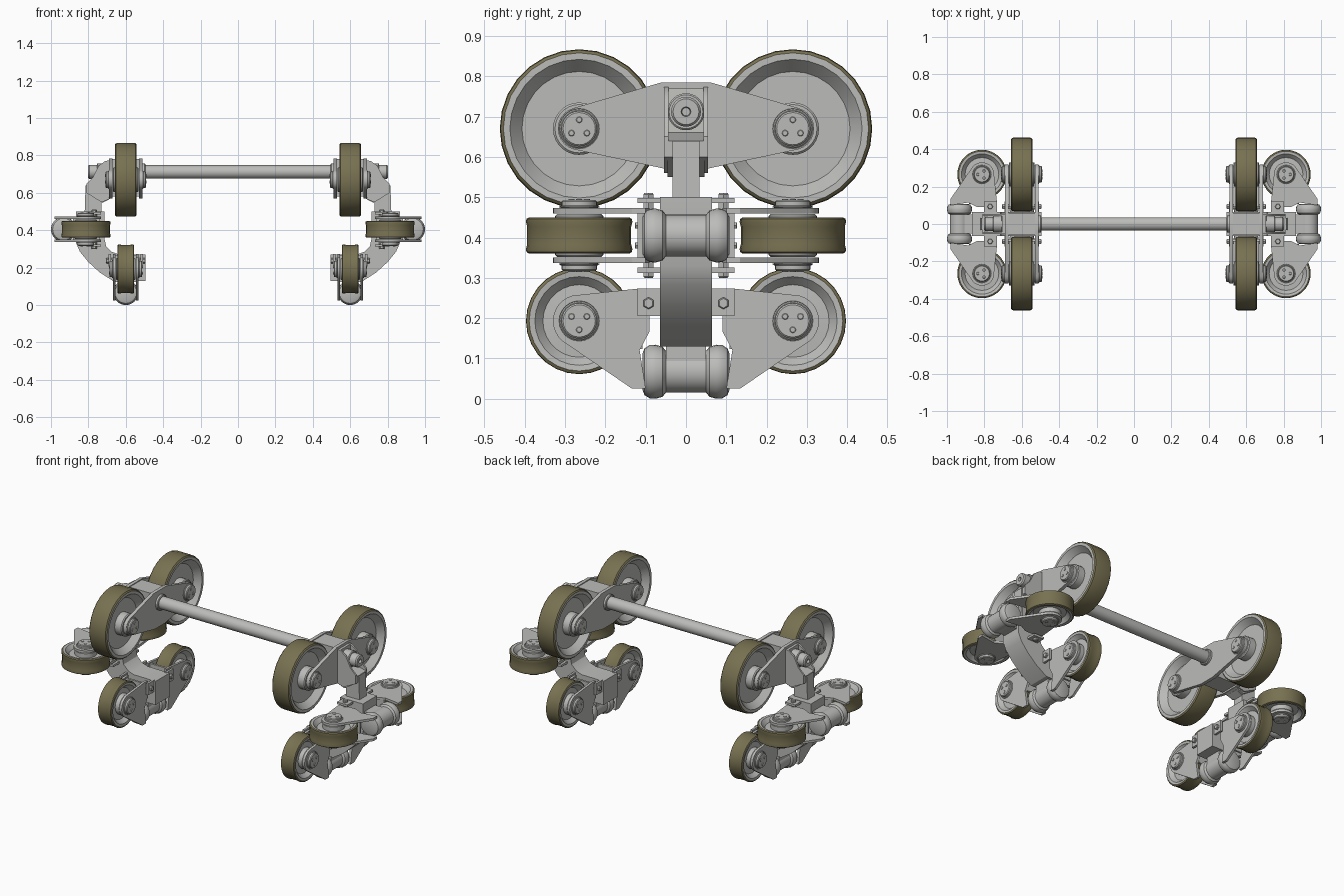
import bpy, bmesh, math
from mathutils import Matrix, Vector

if "Cube" in bpy.data.objects:
    bpy.data.objects.remove(bpy.data.objects["Cube"])

def material(name, rgb):
    m = bpy.data.materials.new(name)
    m.diffuse_color = (*rgb, 1)
    m.use_nodes = True
    m.node_tree.nodes["Principled BSDF"].inputs["Base Color"].default_value = m.diffuse_color
    return m

STEEL = material("steel grey", (0.50, 0.50, 0.485))
TREAD = material("olive tread", (0.185, 0.165, 0.082))

def frame(o, a, origin):
    """Local axes (outward, along track, wheel axis) placed in the world."""
    m = Matrix((o, (0, 1, 0), a)).transposed().to_4x4()
    m.translation = origin
    return m

WORLD = Matrix.Identity(4)
UPPER = frame((0, 0, 1), (1, 0, 0), (0.6, 0, 0.67))
SIDE = frame((1, 0, 0), (0, 0, 1), (0.813, 0, 0.405))
LOWER = frame((0, 0, -1), (1, 0, 0), (0.6, 0, 0.193))

def finish(name, bm, fr, mirror, bevel=0):
    """Turn a bmesh into an object mirrored about the world axes in 'mirror'."""
    bmesh.ops.transform(bm, matrix=fr, verts=bm.verts)
    bmesh.ops.remove_doubles(bm, verts=bm.verts, dist=1e-5)
    bmesh.ops.recalc_face_normals(bm, faces=bm.faces)
    for f in bm.faces:
        f.smooth = True
    me = bpy.data.meshes.new(name)
    bm.to_mesh(me)
    bm.free()
    me.set_sharp_from_angle(angle=math.radians(32))
    me.materials.append(STEEL)
    me.materials.append(TREAD)
    ob = bpy.data.objects.new(name, me)
    bpy.context.collection.objects.link(ob)
    if bevel:
        b = ob.modifiers.new("soft edges", 'BEVEL')
        b.width, b.segments = bevel, 1
    if mirror:
        mod = ob.modifiers.new("mirror", 'MIRROR')
        mod.use_axis = ['X' in mirror, 'Y' in mirror, False]
        mod.use_mirror_merge = False
    return ob

def lathe(name, fr, pos, profile, axis='Z', n=24, mirror='XY', tread_r=9, turn=0):
    """Spin (radius, height) points about a local axis through pos."""
    bm = bmesh.new()
    rings = []
    for r, h in profile:
        ring = []
        for i in range(n):
            t = 2 * math.pi * i / n + turn
            u, v = r * math.cos(t), r * math.sin(t)
            p = {'X': (h, u, v), 'Y': (u, h, v), 'Z': (u, v, h)}[axis]
            ring.append(bm.verts.new(Vector(p) + Vector(pos)))
        rings.append(ring)
    for k in range(len(rings) - 1):
        for i in range(n):
            j = (i + 1) % n
            f = bm.faces.new((rings[k][i], rings[k][j], rings[k + 1][j], rings[k + 1][i]))
            f.material_index = int(min(profile[k][0], profile[k + 1][0]) >= tread_r)
    return finish(name, bm, fr, mirror)

def cylinder(name, fr, pos, r, lo, hi, **kw):
    c = min(0.004, r * 0.2)
    return lathe(name, fr, pos, [(0, lo), (r - c, lo), (r, lo + c), (r, hi - c), (r - c, hi), (0, hi)], **kw)

def prism(name, fr, pts, lo, hi, axis='Z', mirror='XY', bevel=0):
    """Extrude a 2D outline along local Z, or along Y for (x, z) outlines."""
    bm = bmesh.new()
    put = (lambda p: (p[0], p[1], lo)) if axis == 'Z' else (lambda p: (p[0], lo, p[1]))
    f = bm.faces.new([bm.verts.new(put(p)) for p in pts])
    ext = bmesh.ops.extrude_face_region(bm, geom=[f])
    vs = [g for g in ext['geom'] if isinstance(g, bmesh.types.BMVert)]
    d = hi - lo
    bmesh.ops.translate(bm, verts=vs, vec=(0, 0, d) if axis == 'Z' else (0, d, 0))
    return finish(name, bm, fr, mirror, bevel)

def box(name, fr, x, y, z, mirror='XY', bevel=0):
    pts = [(x[0], y[0]), (x[1], y[0]), (x[1], y[1]), (x[0], y[1])]
    return prism(name, fr, pts, z[0], z[1], mirror=mirror, bevel=bevel)

def both_ways(half):
    return half + [(r, -h) for r, h in reversed(half)]

def arc(cx, cy, r, a0, a1, n=10):
    return [(cx + r * math.cos(math.radians(a0 + (a1 - a0) * i / n)),
             cy + r * math.sin(math.radians(a0 + (a1 - a0) * i / n))) for i in range(n + 1)]

def spindle(name, fr, y, plate, end):
    """Stepped end cap with three small bolts on both sides of a wheel."""
    for s, side in ((1, "a"), (-1, "b")):
        lo, mid, hi = sorted((plate * s, (plate + 0.006) * s, end * s))
        cylinder(f"{name}_washer_{side}", fr, (0, y, 0), 0.05, *sorted((plate * s, (plate + 0.006) * s)))
        cylinder(f"{name}_cap_{side}", fr, (0, y, 0), 0.044, *sorted((plate * s, end * s)))
        for k in range(3):
            t = 2 * math.pi * k / 3
            cylinder(f"{name}_bolt_{side}{k}", fr, (0.022 * math.cos(t), y + 0.022 * math.sin(t), 0),
                     0.008, *sorted((plate * s, (end + 0.003) * s)), n=8)

Y = 0.265

# Upper running wheels
lathe("running_wheel", UPPER, (0, Y, 0), both_ways([
    (0, 0.069), (0.06, 0.069), (0.065, 0.064), (0.065, 0.022), (0.142, 0.022), (0.172, 0.058),
    (0.188, 0.058), (0.195, 0.052), (0.197, 0.042)]), n=28, tread_r=0.187)
spindle("running_spindle", UPPER, Y, 0.088, 0.108)

# Upper frame: two rocker plates and a solid centre
half = [(0.115, 0.06)] + arc(0, Y, 0.053, 15, 165) + [(-0.10, 0.05)]
outline = half + [(o, -y) for o, y in reversed(half)]
for s, n in ((1, "outer"), (-1, "inner")):
    prism(f"{n}_rocker_plate", UPPER, outline, *sorted((0.07 * s, 0.09 * s)), mirror='X')
box("rocker_centre", UPPER, (-0.09, 0.11), (-0.058, 0.058), (-0.075, 0.075), mirror='X')

# Cross axle with end collars and pivot bosses
cylinder("cross_axle", WORLD, (0, 0, 0.712), 0.036, -0.77, 0.77, axis='X', mirror='')
lathe("axle_end", WORLD, (0, 0, 0.712), [(0, 0.75), (0.037, 0.75), (0.037, 0.795), (0.032, 0.802),
      (0.012, 0.802), (0.010, 0.79), (0, 0.79)], axis='X', mirror='X')
cylinder("pivot_boss", WORLD, (0, 0, 0.712), 0.046, 0.68, 0.755, axis='X', mirror='X')
cylinder("axle_flange", WORLD, (0, 0, 0.712), 0.045, 0.495, 0.53, axis='X', mirror='X')

# Hanger: ribs beside the pivot, narrow neck
hanger = [(0.68, 0.575), (0.68, 0.775), (0.71, 0.77), (0.745, 0.745), (0.775, 0.685),
          (0.81, 0.65), (0.81, 0.60), (0.73, 0.56)]
prism("hanger_rib", WORLD, hanger, 0.044, 0.054, axis='Y')
prism("hanger_body", WORLD, [(0.68, 0.57), (0.68, 0.77), (0.705, 0.77), (0.72, 0.66),
      (0.81, 0.64), (0.81, 0.60), (0.73, 0.55)], -0.046, 0.046, axis='Y', mirror='X')
prism("hanger_neck", WORLD, [(0.69, 0.60), (0.815, 0.64), (0.82, 0.49), (0.73, 0.49), (0.73, 0.545), (0.69, 0.565)],
      -0.033, 0.033, axis='Y', mirror='X')

# Curved carrier arm joining the side and lower trucks
arm = [(0.865, 0.50), (0.865, 0.33), (0.845, 0.285), (0.80, 0.23), (0.74, 0.175), (0.67, 0.13), (0.495, 0.13),
       (0.495, 0.27), (0.64, 0.272), (0.675, 0.285), (0.705, 0.315), (0.715, 0.36), (0.715, 0.50)]
prism("carrier_arm", WORLD, arm, -0.065, 0.065, axis='Y', mirror='X')

# Side and lower trucks share one design
plate = arc(0, Y, 0.065, 40, 165) + [(-0.08, 0.12), (-0.08, 0.09), (0.025, 0.09),
                                    (0.073, 0.115), (0.168, 0.10), (0.168, 0.134)]
for fr, n in ((SIDE, "side"), (LOWER, "lower")):
    lathe(f"{n}_wheel", fr, (0, Y, 0), both_ways([
        (0, 0.053), (0.055, 0.053), (0.06, 0.048), (0.06, 0.022), (0.09, 0.02), (0.11, 0.043),
        (0.124, 0.045), (0.131, 0.041), (0.132, 0.034), (0.129, 0.022)]), n=28, tread_r=0.123)
    spindle(f"{n}_spindle", fr, Y, 0.068, 0.088)
    box(f"{n}_web_plate", fr, (-0.075, 0.07), (0.108, 0.12), (-0.055, 0.055))
    for o in (-0.035, 0.035):
        for a in (-0.025, 0.025):
            cylinder(f"{n}_web_bolt", fr, (o, 0, a), 0.009, 0.118, 0.127, axis='Y', n=6)
    for s, e in ((1, "a"), (-1, "b")):
        prism(f"{n}_truck_plate_{e}", fr, plate, *sorted((0.054 * s, 0.068 * s)))
        box(f"{n}_clamp_tab_{e}", fr, (-0.08, -0.012), (0.055, 0.12), sorted((0.08 * s, 0.093 * s)))
        cylinder(f"{n}_clamp_bolt_{e}", fr, (-0.044, 0.093, 0), 0.015, *sorted((0.05 * s, 0.105 * s)), n=6)
    # Rounded bumper roller
    lathe(f"{n}_bumper", fr, (0.120 if n == "side" else 0.126, 0, 0), both_ways([
        (0, 0.108), (0.045, 0.108), (0.058, 0.103), (0.066, 0.09), (0.067, 0.075),
        (0.062, 0.058), (0.052, 0.05)]), axis='Y', mirror='X')
    box(f"{n}_bumper_mount", fr, (0.0, 0.12), (-0.05, 0.05), (-0.045, 0.045), mirror='X')
